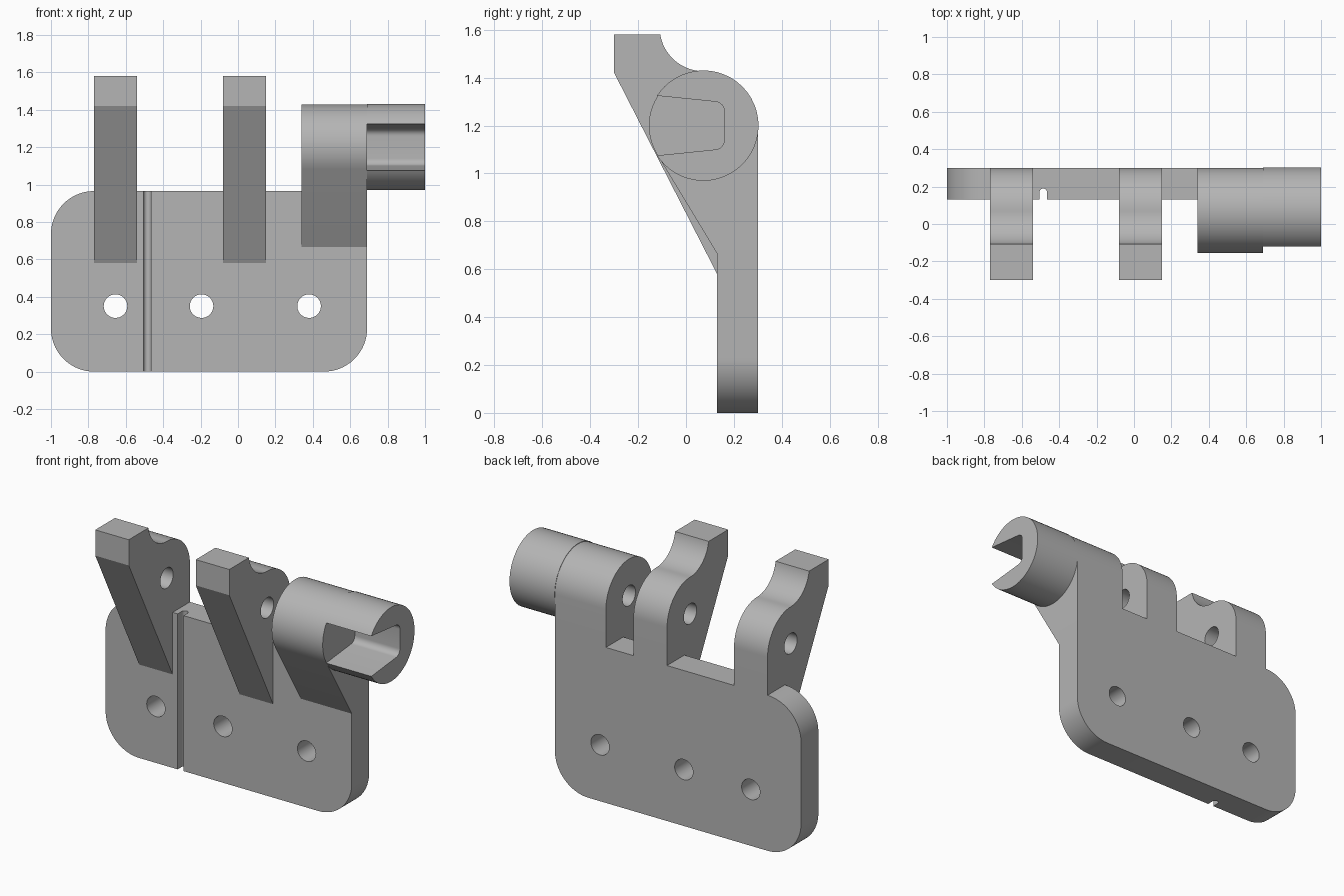
import bpy, bmesh
from math import sin, cos, radians, atan2, acos, hypot, degrees

cube = bpy.data.objects.get("Cube")
if cube:
    bpy.data.objects.remove(cube, do_unlink=True)

GREY = (0.46, 0.46, 0.46, 1)
steel = bpy.data.materials.new("grey_metal")
steel.use_nodes = True
steel.diffuse_color = GREY
steel.node_tree.nodes["Principled BSDF"].inputs["Base Color"].default_value = GREY

BACK, FRONT, PLATE_TOP = 0.30, 0.13, 0.965
PIN_Y, PIN_Z, PIN_R = 0.0725, 1.20, 0.2275
HOLE_R = 0.063


def arc(cx, cy, r, start, end, steps=24):
    angles = [radians(start + (end - start) * i / steps) for i in range(steps + 1)]
    return [(cx + r * cos(a), cy + r * sin(a)) for a in angles]


def prism(name, profile, axis, lo, hi):
    """Extrude a closed 2D profile along x, y or z."""
    place = {"x": lambda p, t: (t, p[0], p[1]),
             "y": lambda p, t: (p[0], t, p[1]),
             "z": lambda p, t: (p[0], p[1], t)}[axis]
    bm = bmesh.new()
    rings = [[bm.verts.new(place(p, t)) for p in profile] for t in (lo, hi)]
    for ring in rings:
        bm.faces.new(ring)
    n = len(profile)
    for i in range(n):
        j = (i + 1) % n
        bm.faces.new((rings[0][i], rings[0][j], rings[1][j], rings[1][i]))
    bmesh.ops.recalc_face_normals(bm, faces=bm.faces)
    mesh = bpy.data.meshes.new(name)
    bm.to_mesh(mesh)
    bm.free()
    mesh.materials.append(steel)
    obj = bpy.data.objects.new(name, mesh)
    bpy.context.collection.objects.link(obj)
    return obj


def rod(cx, cy, r, axis, lo, hi, name="cutter"):
    return prism(name, arc(cx, cy, r, 0, 352.5, 47), axis, lo, hi)


def select(obj):
    bpy.ops.object.select_all(action="DESELECT")
    obj.select_set(True)
    bpy.context.view_layer.objects.active = obj


def cut(obj, *cutters):
    for cutter in cutters:
        cutter.hide_render = True
        mod = obj.modifiers.new("cut", "BOOLEAN")
        mod.operation, mod.solver, mod.object = "DIFFERENCE", "EXACT", cutter
        select(obj)
        bpy.ops.object.modifier_apply(modifier=mod.name)
        bpy.data.objects.remove(cutter, do_unlink=True)


def finish(obj):
    select(obj)
    bpy.ops.object.shade_smooth_by_angle(angle=radians(25))


# Mounting plate: three rounded corners, three screw holes, a vertical groove
L, R, C = -1.0, 0.69, 0.23
outline = (arc(L + C, C, C, 180, 270) + arc(R - C, C, C, 270, 360)
           + [(R, PLATE_TOP)] + arc(L + C, PLATE_TOP - C, C, 90, 180))
plate = prism("mounting_plate", outline, "y", FRONT, BACK)
cut(plate, *[rod(x, 0.35, HOLE_R, "y", 0, 0.5) for x in (-0.655, -0.195, 0.38)])
groove = [(-0.505, 0)] + [(-0.465, 0)] + arc(-0.485, 0.17, 0.02, 0, 180, 12)
cut(plate, prism("cutter", groove, "z", -0.1, 1.1))
finish(plate)

# Two hooked arms with pin holes
neck_z = 1.61
neck_r = neck_z - PIN_Z - PIN_R
top = 1.58
tip = degrees(atan2(top - neck_z, -(neck_r ** 2 - (top - neck_z) ** 2) ** 0.5)) % 360
arm_profile = ([(BACK, PLATE_TOP)] + arc(PIN_Y, PIN_Z, PIN_R, 0, 90)
               + arc(PIN_Y, neck_z, neck_r, 270, tip)[1:]
               + [(-0.30, top), (-0.30, 1.42), (FRONT, 0.58), (FRONT, PLATE_TOP)])
for name, x in (("right_arm", -0.77), ("middle_arm", -0.08)):
    arm = prism(name, arm_profile, "x", x, x + 0.23)
    cut(arm, rod(PIN_Y, PIN_Z, HOLE_R, "x", x - 0.1, x + 0.4))
    finish(arm)

# Knuckle: round boss with a tangent web running down to the plate
foot = 0.665
dy, dz = FRONT - PIN_Y, foot - PIN_Z
tangent = degrees(atan2(dz, dy) - acos(PIN_R / hypot(dy, dz))) % 360
knuckle_profile = ([(BACK, PLATE_TOP)] + arc(PIN_Y, PIN_Z, PIN_R, 0, tangent, 40)
                   + [(FRONT, foot), (FRONT, PLATE_TOP)])
knuckle = prism("knuckle", knuckle_profile, "x", 0.34, R)
cut(knuckle, rod(PIN_Y, PIN_Z, HOLE_R, "x", 0.2, 0.6))
finish(knuckle)

# Slotted barrel at the end, open to the front and outer side
barrel = rod(PIN_Y, PIN_Z, PIN_R + 0.003, "x", R, 1.0, "slotted_barrel")
slot = ([(-0.30, 1.057)] + arc(0.12, 1.14, 0.04, -84, 0, 8)
        + arc(0.12, 1.26, 0.04, 0, 84, 8) + [(-0.30, 1.343)])
cut(barrel, prism("cutter", slot, "x", 0.6, 1.1))
finish(barrel)
